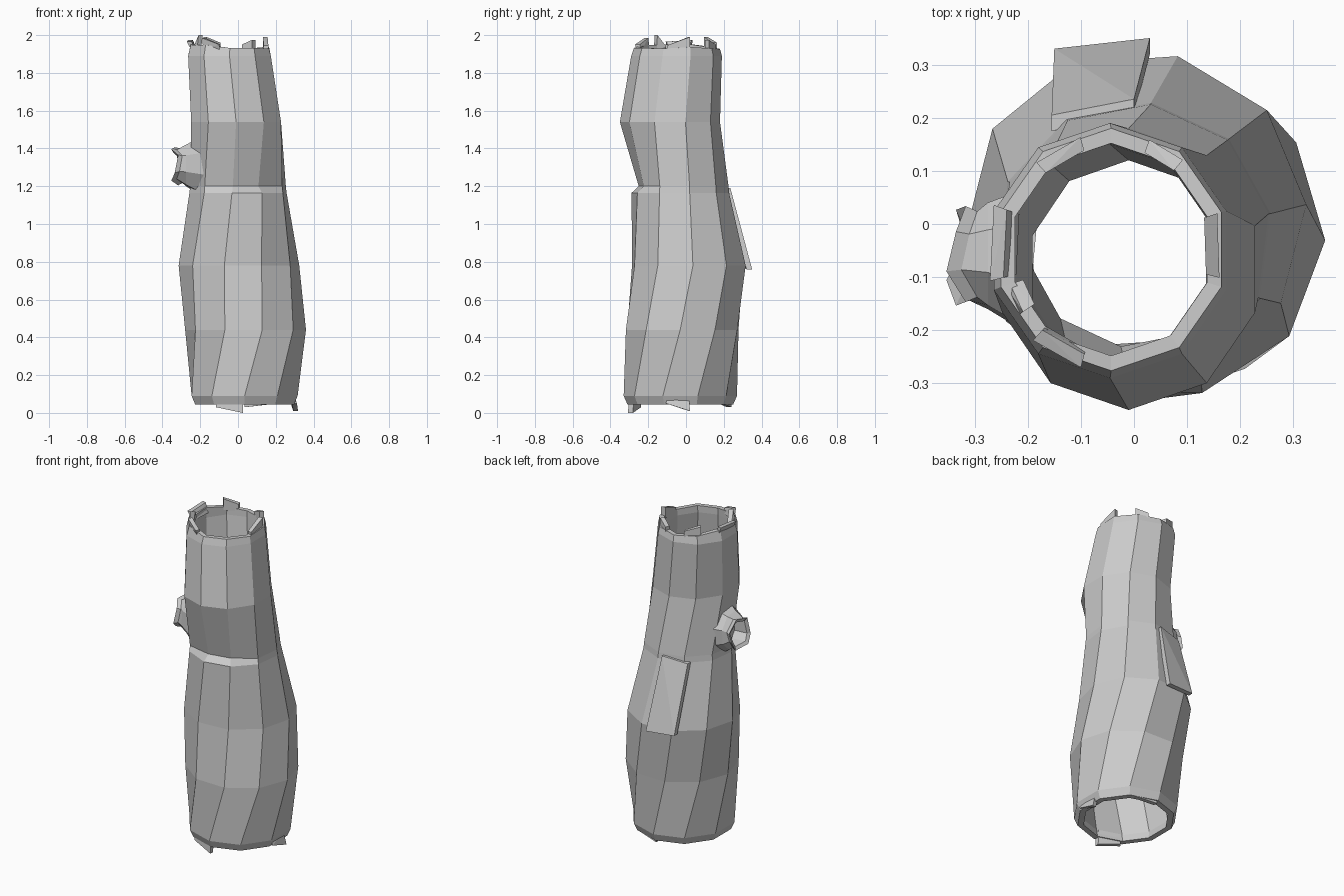
import bpy, bmesh, math, random
from mathutils import Vector

if "Cube" in bpy.data.objects:
    bpy.data.objects.remove(bpy.data.objects["Cube"])

random.seed(4)
SIDES = 10

# trunk rings: z, centre x, centre y, radius x, radius y, twist in degrees, wall
RINGS = [
    (0.045, 0.035, -0.03, 0.275, 0.28, 0, 0.035),
    (0.09, 0.035, -0.03, 0.295, 0.30, 0, 0.045),
    (0.44, 0.04, -0.02, 0.32, 0.31, 16, 0.06),
    (0.78, 0.005, 0.015, 0.32, 0.31, 22, 0.06),
    (1.165, 0.0, -0.03, 0.262, 0.26, 29, 0.055),
    (1.20, 0.0, -0.03, 0.258, 0.257, 29, 0.055),
    (1.54, -0.01, -0.085, 0.25, 0.265, 36, 0.06),
    (1.89, -0.045, -0.05, 0.23, 0.24, 36, 0.04),
    (1.94, -0.043, -0.048, 0.218, 0.228, 36, 0.028),
]


def ring_point(ring, deg, inset=0.0, z=None):
    """Point on a ring; 0 degrees is the front, turning towards +x."""
    rz, cx, cy, rx, ry = ring[:5]
    a = math.radians(deg - 90)
    return Vector((cx + (rx - inset) * math.cos(a),
                   cy + (ry - inset) * math.sin(a), rz if z is None else z))


def finish(name, bm):
    bmesh.ops.recalc_face_normals(bm, faces=bm.faces)
    me = bpy.data.meshes.new(name)
    bm.to_mesh(me)
    bm.free()
    ob = bpy.data.objects.new(name, me)
    bpy.context.collection.objects.link(ob)
    return ob


def loft(name, loops, closed=False):
    """Bridge successive loops of points with quads."""
    bm = bmesh.new()
    rows = [[bm.verts.new(p) for p in loop] for loop in loops]
    n = len(rows[0])
    pairs = list(zip(rows, rows[1:]))
    if closed:
        pairs.append((rows[-1], rows[0]))
    for a, b in pairs:
        for i in range(n):
            j = (i + 1) % n
            bm.faces.new((a[i], a[j], b[j], b[i]))
    if not closed:
        bm.faces.new(rows[-1])
    return finish(name, bm)


def hull(name, pts):
    bm = bmesh.new()
    for p in pts:
        bm.verts.new(p)
    bmesh.ops.convex_hull(bm, input=bm.verts)
    return finish(name, bm)


# hollow trunk: outer wall going up, inner wall coming down
jitter = [random.uniform(-0.015, 0.015) for _ in range(SIDES)]
outer, inner = [], []
for r, ring in enumerate(RINGS):
    out_loop, in_loop = [], []
    for k in range(SIDES):
        deg = ring[5] + 360 * k / SIDES
        z = ring[0] + (jitter[k] if r == len(RINGS) - 1 else 0)
        dent = 0.035 if r == 5 and k in (0, 9) else 0   # bark recess ledge
        out_loop.append(ring_point(ring, deg, dent, z))
        in_loop.append(ring_point(ring, deg, ring[6], z))
    outer.append(out_loop)
    inner.append(in_loop)
loft("hollow_trunk", outer + inner[::-1], closed=True)


# splintered pieces on both rims: ring, start/end angle, base z, tip z's, outward lean
def splinter(name, ring, d0, d1, z0, z1a, z1b, lean):
    pts = []
    for d, zt in ((d0, z1a), (d1, z1b)):
        for inset in (0.008, 0.034):
            pts.append(ring_point(ring, d, inset, z0))
            pts.append(ring_point(ring, d, inset - lean, zt))
    hull(name, pts)


TOP, LOW = RINGS[-1], RINGS[0]
for i, s in enumerate([
        (76, 108, 1.92, 1.945, 1.99, 0.0),
        (250, 284, 1.92, 1.975, 1.965, 0.025),
        (318, 345, 1.92, 1.985, 1.95, 0.01),
        (288, 304, 1.92, 1.94, 2.0, -0.01),
        (196, 222, 1.92, 1.96, 1.99, 0.0),
        (140, 160, 1.92, 1.975, 1.95, 0.0)]):
    splinter(f"top_splinter_{i}", TOP, *s)
for i, s in enumerate([
        (-34, -2, 0.09, 0.03, 0.0, 0.005),
        (75, 100, 0.09, 0.05, 0.01, 0.02),
        (150, 180, 0.09, 0.045, 0.03, 0.0)]):
    splinter(f"bottom_splinter_{i}", LOW, *s)

# broken branch stub on the left: flared base, ragged lip, hollow core
N = 8


def stub_loop(x, y, z, ry, rz, rag=0.0, slope=0.0):
    loop = []
    for i in range(N):
        a = 2 * math.pi * i / N + 0.3
        c, s = math.cos(a), math.sin(a)
        loop.append(Vector((x + slope * abs(c) - rag * (i % 3 - 1),
                            y + ry * c, z + rz * s + rag * (i % 2))))
    return loop


loft("branch_stub", [
    stub_loop(-0.215, -0.075, 1.305, 0.17, 0.165, slope=0.07),
    stub_loop(-0.275, -0.06, 1.31, 0.105, 0.115),
    stub_loop(-0.31, -0.06, 1.305, 0.088, 0.092, 0.015),
    stub_loop(-0.335, -0.06, 1.30, 0.098, 0.10, 0.018),
    stub_loop(-0.325, -0.06, 1.30, 0.075, 0.078, 0.015),
    stub_loop(-0.25, -0.06, 1.30, 0.06, 0.065)])

# lifted bark flap on the back
flap = []
for off in (0.0, -0.03):
    flap += [(-0.15, 0.33 + off, 0.77), (0.03, 0.35 + off, 0.76),
             (-0.155, 0.205 + off, 1.17), (0.0, 0.235 + off, 1.19)]
hull("bark_flap", flap)
